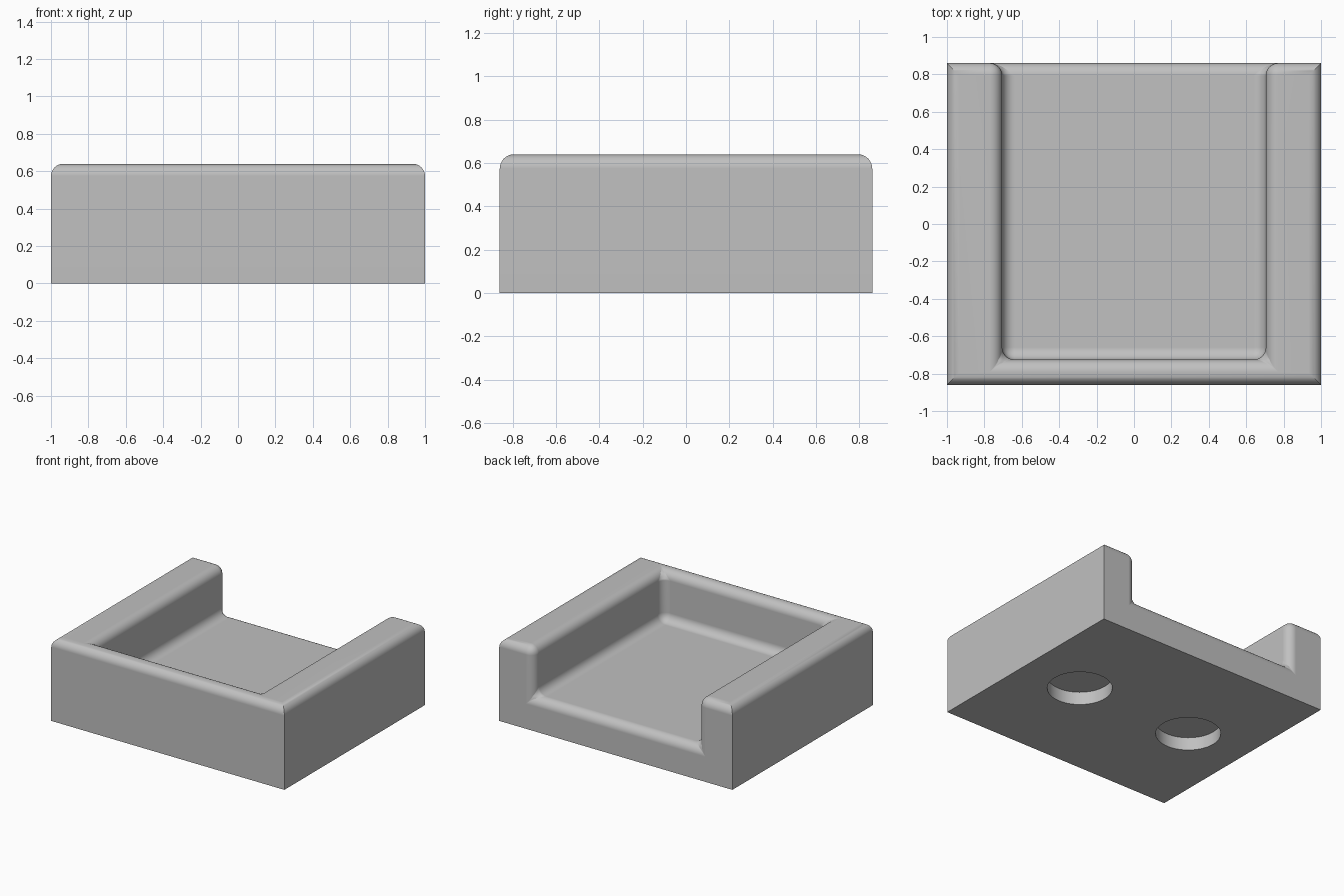
import bpy, bmesh

cube = bpy.data.objects.get("Cube")
if cube:
    bpy.data.objects.remove(cube, do_unlink=True)

DEPTH, HEIGHT = 0.86, 0.64           # half depth and full height of the block
POCKET, FRONT, FLOOR = 0.705, -0.725, 0.26   # pocket half width, front wall, floor
RADIUS = 0.066

grey = bpy.data.materials.new("plain grey")
grey.use_nodes = True
colour = (0.53, 0.53, 0.53, 1)
grey.diffuse_color = colour
grey.node_tree.nodes["Principled BSDF"].inputs["Base Color"].default_value = colour


def make_object(name, bm):
    bmesh.ops.recalc_face_normals(bm, faces=bm.faces)
    mesh = bpy.data.meshes.new(name)
    bm.to_mesh(mesh)
    bm.free()
    mesh.materials.append(grey)
    obj = bpy.data.objects.new(name, mesh)
    bpy.context.collection.objects.link(obj)
    return obj


# Block with a pocket that is open at the back
bm = bmesh.new()
outer = [(-1, -DEPTH), (1, -DEPTH), (1, DEPTH), (-1, DEPTH)]
inner = [(POCKET, DEPTH), (POCKET, FRONT), (-POCKET, FRONT), (-POCKET, DEPTH)]
base = [bm.verts.new((x, y, 0)) for x, y in outer]
top = [bm.verts.new((x, y, HEIGHT)) for x, y in outer]
rim = [bm.verts.new((x, y, HEIGHT)) for x, y in inner]
floor = [bm.verts.new((x, y, FLOOR)) for x, y in inner]

bm.faces.new(base)
bm.faces.new(floor)
bm.faces.new(top[:3] + rim + top[3:])
bm.faces.new([base[3], base[2], top[2], rim[0], floor[0], floor[3], rim[3], top[3]])
for i, j in ((0, 1), (1, 2), (3, 0)):
    bm.faces.new([base[i], base[j], top[j], top[i]])
for i in range(3):
    bm.faces.new([rim[i], rim[i + 1], floor[i + 1], floor[i]])
bmesh.ops.recalc_face_normals(bm, faces=bm.faces)

# Round the rim and every pocket edge; outer uprights and base stay sharp
rounded = [e for e in bm.edges if all(v.co.z > 0.01 for v in e.verts)]
bmesh.ops.bevel(bm, geom=rounded, offset=RADIUS, offset_type='OFFSET',
                segments=8, profile=0.5, affect='EDGES', clamp_overlap=False)
block = make_object("tray_block", bm)
bpy.context.view_layer.objects.active = block
block.select_set(True)

# Two shallow round recesses in the underside
for side in (-1, 1):
    bm = bmesh.new()
    bmesh.ops.create_cone(bm, cap_ends=True, segments=64, radius1=0.23,
                          radius2=0.23, depth=0.2)
    bmesh.ops.translate(bm, verts=bm.verts, vec=(side * 0.5, 0, 0))
    cutter = make_object("recess_cutter", bm)
    cutter.hide_render = True
    cut = block.modifiers.new("recess", 'BOOLEAN')
    cut.operation = 'DIFFERENCE'
    cut.solver = 'EXACT'
    cut.object = cutter
    bpy.ops.object.modifier_apply(modifier=cut.name)
    bpy.data.objects.remove(cutter, do_unlink=True)

# Smooth the rounded edges and keep the flats even
bpy.ops.object.shade_smooth_by_angle()
normals = block.modifiers.new("even_normals", 'WEIGHTED_NORMAL')
normals.keep_sharp = True
